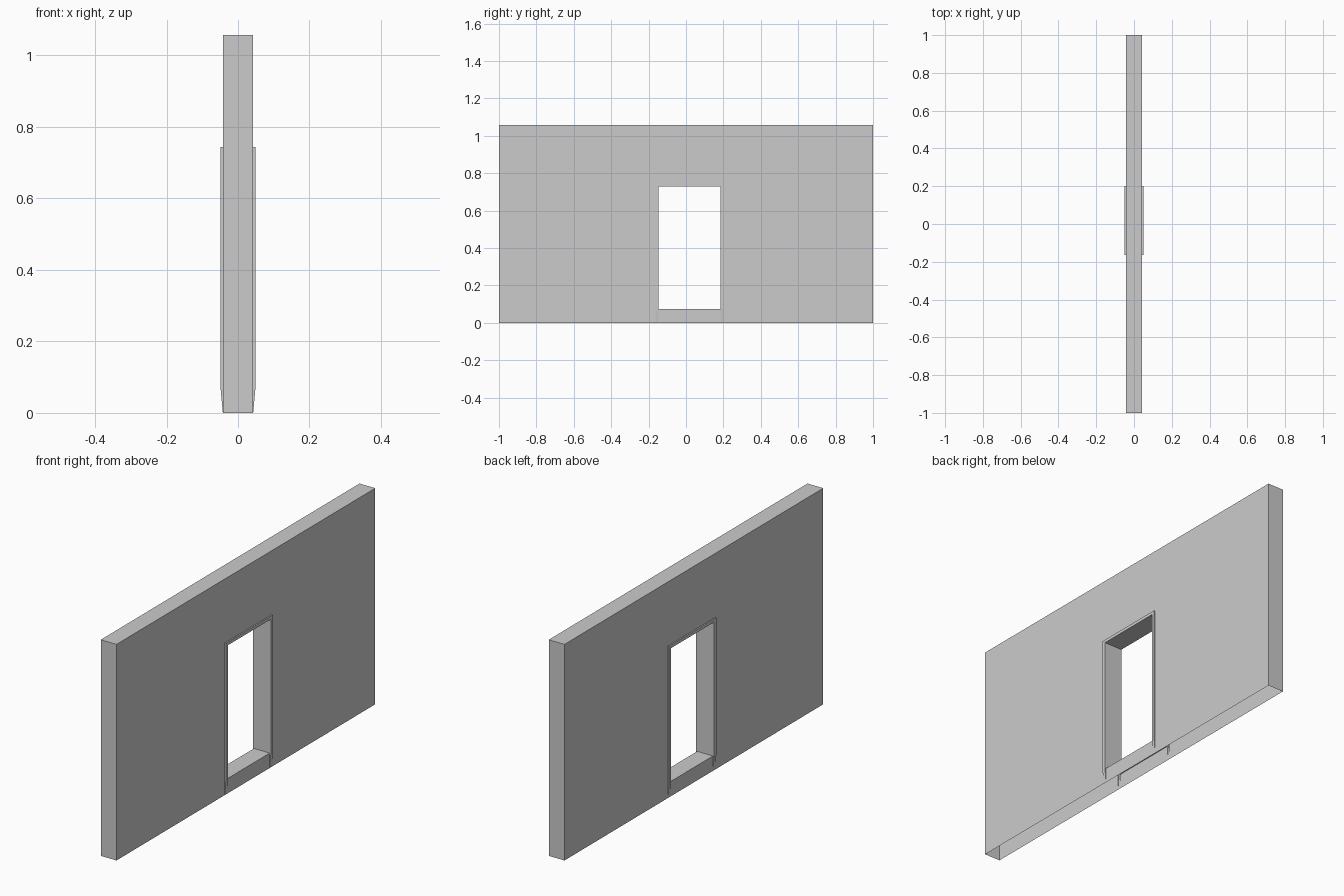
import bpy, bmesh

if "Cube" in bpy.data.objects:
    bpy.data.objects.remove(bpy.data.objects["Cube"])

WALL_X, TRIM_X = 0.0425, 0.049          # half depths of wall and trim
YS = [-1, -0.164, -0.147, 0.184, 0.2, 1]  # wall end, trim outer, opening ...
ZS = [0, 0.073, 0.729, 0.744, 1.057]      # floor, sill, head, trim top, wall top


def build(name, quads):
    bm = bmesh.new()
    for q in quads:
        bm.faces.new([bm.verts.new(p) for p in q])
    bmesh.ops.remove_doubles(bm, verts=bm.verts, dist=1e-5)
    bmesh.ops.dissolve_degenerate(bm, edges=bm.edges, dist=1e-5)
    bmesh.ops.recalc_face_normals(bm, faces=bm.faces)
    me = bpy.data.meshes.new(name)
    bm.to_mesh(me)
    bm.free()
    ob = bpy.data.objects.new(name, me)
    bpy.context.collection.objects.link(ob)
    return ob


def span(a, b, x=WALL_X):
    # Quad across the wall depth between two (y, z) points
    return [(-x, *a), (x, *a), (x, *b), (-x, *b)]


# Wall: gridded faces on both sides, leaving out doorway and trim footprint
wall = []
for x in (-WALL_X, WALL_X):
    for i in range(5):
        for j in range(4):
            trim = (i in (1, 3) and j < 3) or (i == 2 and j == 2)
            doorway = i == 2 and j == 1
            if not (trim or doorway):
                y0, y1, z0, z1 = YS[i], YS[i + 1], ZS[j], ZS[j + 1]
                wall.append([(x, y0, z0), (x, y1, z0), (x, y1, z1), (x, y0, z1)])

# Wall ends and top (the underside is open)
for i in range(5):
    wall.append(span((YS[i], ZS[4]), (YS[i + 1], ZS[4])))
for y in (YS[0], YS[5]):
    for j in range(4):
        wall.append(span((y, ZS[j]), (y, ZS[j + 1])))

# Doorway lining: sill, two jambs, head
a, b, lo, hi = YS[2], YS[3], ZS[1], ZS[2]
for p, q in (((a, lo), (b, lo)), ((a, lo), (a, hi)), ((b, lo), (b, hi)), ((a, hi), (b, hi))):
    wall.append(span(p, q))
build("wall", wall)


# Trim: raised frame whose feet taper back into the wall
def frame_path(y0, y1, top):
    return [(y0, 0), (y0, lo), (y0, top), (y1, top), (y1, lo), (y1, 0)]


outer = frame_path(YS[1], YS[4], ZS[3])
inner = frame_path(YS[2], YS[3], ZS[2])


def raised(p, s):
    return (s * (TRIM_X if p[1] > 0 else WALL_X), *p)


for name, s in (("door_trim_right", 1), ("door_trim_left", -1)):
    quads = []
    for k in range(5):
        quads.append([raised(p, s) for p in (outer[k], outer[k + 1], inner[k + 1], inner[k])])
        for path in (outer, inner):
            p, q = path[k], path[k + 1]
            quads.append([(s * WALL_X, *p), (s * WALL_X, *q), raised(q, s), raised(p, s)])
    build(name, quads)
